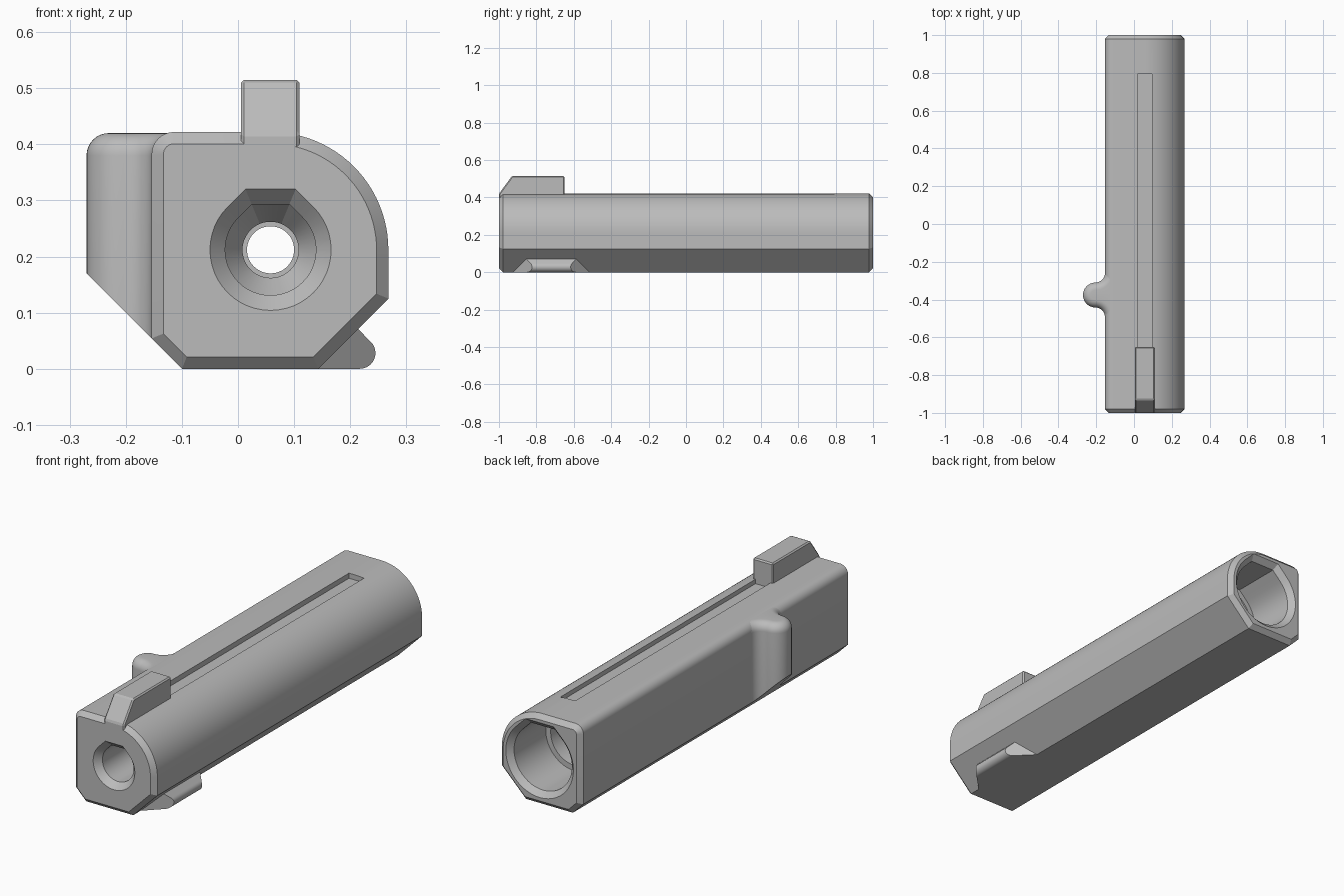
import bpy
import bmesh
from math import sin, cos, pi, radians, sqrt
from mathutils import Vector

old = bpy.data.objects.get("Cube")
if old:
    bpy.data.objects.remove(old)

grey = bpy.data.materials.new("plain grey")
grey.use_nodes = True
COLOUR = (0.5, 0.5, 0.5, 1)
grey.diffuse_color = COLOUR
grey.node_tree.nodes["Principled BSDF"].inputs["Base Color"].default_value = COLOUR

AXIS_X, AXIS_Z = 0.058, 0.212   # centre of the bore


def loft(name, rings, cuts=(), bevel=0):
    """Skin equal-length rings, cap the ends, trim with (point, normal) planes."""
    bm = bmesh.new()
    loops = [[bm.verts.new(p) for p in ring] for ring in rings]
    n = len(loops[0])
    for a, b in zip(loops, loops[1:]):
        for i in range(n):
            j = (i + 1) % n
            bm.faces.new((a[i], a[j], b[j], b[i]))
    bm.faces.new(loops[0])
    bm.faces.new(loops[-1])
    bmesh.ops.recalc_face_normals(bm, faces=bm.faces)
    for point, normal in cuts:
        geom = bm.verts[:] + bm.edges[:] + bm.faces[:]
        bmesh.ops.bisect_plane(bm, geom=geom, plane_co=point, plane_no=normal, clear_outer=True)
        bmesh.ops.holes_fill(bm, edges=[e for e in bm.edges if e.is_boundary])
    if bevel:
        bmesh.ops.bevel(bm, geom=bm.edges[:], offset=bevel, segments=1, affect='EDGES')
    bmesh.ops.recalc_face_normals(bm, faces=bm.faces)
    mesh = bpy.data.meshes.new(name)
    bm.to_mesh(mesh)
    bm.free()
    mesh.materials.append(grey)
    obj = bpy.data.objects.new(name, mesh)
    bpy.context.collection.objects.link(obj)
    return obj


def activate(obj):
    bpy.ops.object.select_all(action='DESELECT')
    obj.select_set(True)
    bpy.context.view_layer.objects.active = obj


def smooth(obj):
    activate(obj)
    bpy.ops.object.shade_smooth_by_angle(angle=radians(25))


def carve(obj, cutter):
    mod = obj.modifiers.new("cut", 'BOOLEAN')
    mod.operation = 'DIFFERENCE'
    mod.solver = 'EXACT'
    mod.object = cutter
    activate(obj)
    bpy.ops.object.modifier_apply(modifier=mod.name)
    bpy.data.objects.remove(cutter)


def arc(cx, cy, r, start, end, steps):
    angles = [radians(start + (end - start) * i / steps) for i in range(steps + 1)]
    return [(cx + r * cos(a), cy + r * sin(a)) for a in angles]


def along_y(points, y):
    return [(x, y, z) for x, z in points]


# Body: flat left and bottom, rounded upper right, chamfered ends
def body_section(d):
    k = d * sqrt(2)
    left, right = -0.154 + d, 0.268 - d
    return (arc(AXIS_X, AXIS_Z, 0.21 - d, 0, 90, 24)
            + arc(-0.114, 0.382, 0.04 - d, 90, 180, 8)
            + [(left, -0.1 + k - left), (-0.1 + k - d, d),
               (0.143 - k + d, d), (right, right - 0.143 + k)])


body = loft("body", [along_y(body_section(d), y) for y, d in
                     ((-1, 0.021), (-0.979, 0), (0.979, 0), (1, 0.021))])


# Stepped bore with a flat-topped teardrop section
def bore_section(r, y, teardrop=True):
    points = []
    for i in range(48):
        deg = i * 7.5
        stretch = 1
        if teardrop and 45 <= deg <= 135:
            stretch = 1 / cos(radians(deg - round(deg / 45) * 45))
        points.append((AXIS_X + r * stretch * cos(radians(deg)), y,
                       AXIS_Z + r * stretch * sin(radians(deg))))
    return points


BORE = [(-1.01, 0.117, True), (-0.97, 0.081, True), (-0.75, 0.081, True),
        (-0.7, 0.05, False), (-0.6, 0.05, False), (-0.6, 0.042, False),
        (0.3, 0.042, False), (0.3, 0.08, True), (0.5, 0.08, True),
        (0.5, 0.12, True), (0.74, 0.125, True), (0.74, 0.15, True),
        (0.975, 0.15, True), (1.01, 0.185, True)]
carve(body, loft("bore_cutter", [bore_section(r, y, t) for y, r, t in BORE]))

# Long shallow groove along the top
groove = [(0.018, 0.398), (0.095, 0.398), (0.095, 0.5), (0.018, 0.5)]
carve(body, loft("groove_cutter", [along_y(groove, -0.75), along_y(groove, 0.795)]))
smooth(body)

# Sight block with a sloping front
side = [(-1, 0.39), (-1, 0.42), (-0.93, 0.515), (-0.65, 0.515), (-0.65, 0.39)]
block = loft("sight_block", [[(x, y, z) for y, z in side] for x in (0.005, 0.11)], bevel=0.006)


# Side knob: rounded plan blended into the body, rounded top, slanted underside
def knob_ring(d, z):
    cx, cy, tip, fillet = -0.204, -0.376, 0.066 - d, 0.05 + d
    reach = 0.116
    plan = ([(-0.1, cy + reach)]
            + arc(cx, cy + reach, fillet, 0, -90, 10)
            + arc(cx, cy, tip, 90, 270, 20)[1:-1]
            + arc(cx, cy - reach, fillet, 90, 0, 10)
            + [(-0.1, cy - reach)])
    return [(x, y, z) for x, y in plan]


ROUND = 0.04
layers = [knob_ring(0, -0.05)]
for i in range(9):
    t = pi / 2 * i / 8
    layers.append(knob_ring(ROUND * (1 - cos(t)), 0.38 + ROUND * sin(t)))
knob = loft("side_knob", layers, cuts=[(Vector((-0.1, 0, 0)), Vector((-1, 0, -1)))])
smooth(knob)

# Lower lug: round-nosed bar with ends slanting back to the body
lug_profile = ([(0.12, 0.0)] + arc(0.217, 0.028, 0.028, -90, 45, 12)
               + [(0.2, 0.085), (0.18, 0.06)])
lug = loft("lower_lug", [along_y(lug_profile, -0.96), along_y(lug_profile, -0.48)],
           cuts=[(Vector((0.143, -0.925, 0)), Vector((1, -1, 0))),
                 (Vector((0.143, -0.515, 0)), Vector((1, 1, 0)))])
smooth(lug)
